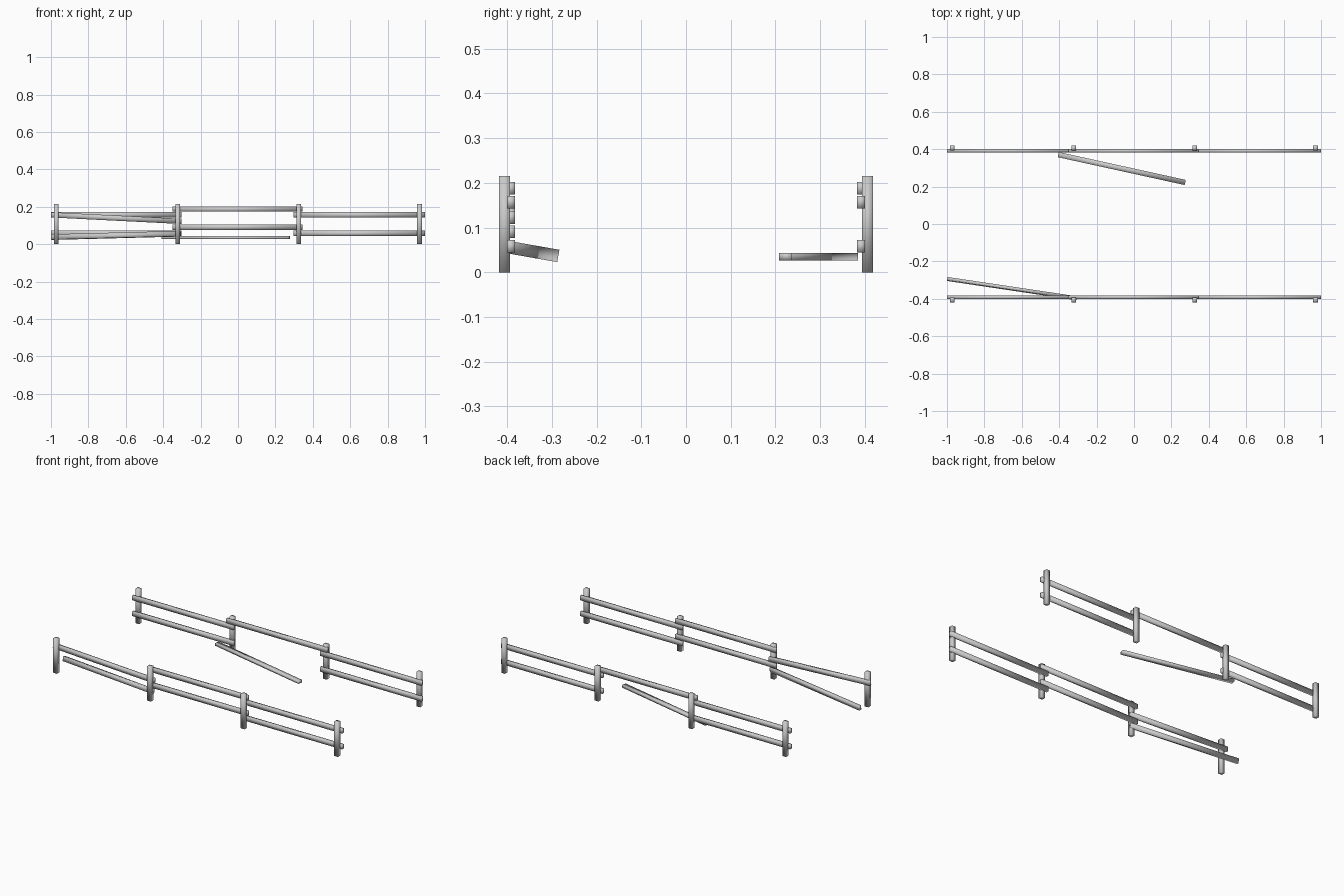
import bpy
from mathutils import Vector, Matrix

if "Cube" in bpy.data.objects:
    bpy.data.objects.remove(bpy.data.objects["Cube"])

POST_X = (-0.972, -0.322, 0.325, 0.971)
RAIL_Y = 0.3915                      # rails sit on the inner faces of the posts
RAIL_T, RAIL_H = 0.017, 0.028        # rail thickness and height


def box(name, matrix, size):
    """Box with given size placed by a matrix."""
    bpy.ops.mesh.primitive_cube_add(size=1)
    ob = bpy.context.object
    ob.name = name
    ob.data.transform(matrix @ Matrix.Diagonal((*size, 1)))
    bpy.ops.object.shade_smooth()
    return ob


def rail(name, a, b, up=(0, 0, 1)):
    """Plank from a to b, its tall side along the up hint."""
    a, b = Vector(a), Vector(b)
    d = (b - a).normalized()
    side = Vector(up).cross(d).normalized()
    m = Matrix((d, side, d.cross(side))).transposed().to_4x4()
    m.translation = (a + b) / 2
    return box(name, m, ((b - a).length, RAIL_T, RAIL_H))


# Posts and right-hand rails are the same in both fences
for s, label in ((-1, "front"), (1, "back")):
    y = s * RAIL_Y
    for i, x in enumerate(POST_X):
        box(f"{label}_post_{i + 1}", Matrix.Translation((x, s * 0.406, 0.1075)),
            (0.026, 0.025, 0.215))
    for z, level in ((0.058, "lower"), (0.157, "upper")):
        rail(f"{label}_right_{level}_rail", (0.297, y, z), (1, y, z))
    rail(f"{label}_middle_upper_rail", (-0.35, y, 0.188), (0.345, y, 0.188))

# Intact rails of the back fence's left bay
for z, level in ((0.058, "lower"), (0.157, "upper")):
    rail(f"back_left_{level}_rail", (-1, RAIL_Y, z), (-0.302, RAIL_Y, z))

# Front fence: middle lower rail, sagging upper rail, swung-out lower rail
rail("front_middle_lower_rail", (-0.35, -RAIL_Y, 0.091), (0.345, -RAIL_Y, 0.091))
rail("front_left_sagging_rail", (-1, -RAIL_Y, 0.157), (-0.302, -RAIL_Y, 0.122))
rail("front_left_loose_rail", (-0.998, -0.294, 0.038), (-0.307, -0.397, 0.056),
     up=(0, 0.17, 0.98))

# Back fence: fallen rail lying flat
rail("back_fallen_rail", (-0.405, 0.371, 0.035), (0.274, 0.222, 0.035), up=(0, 1, 0))
